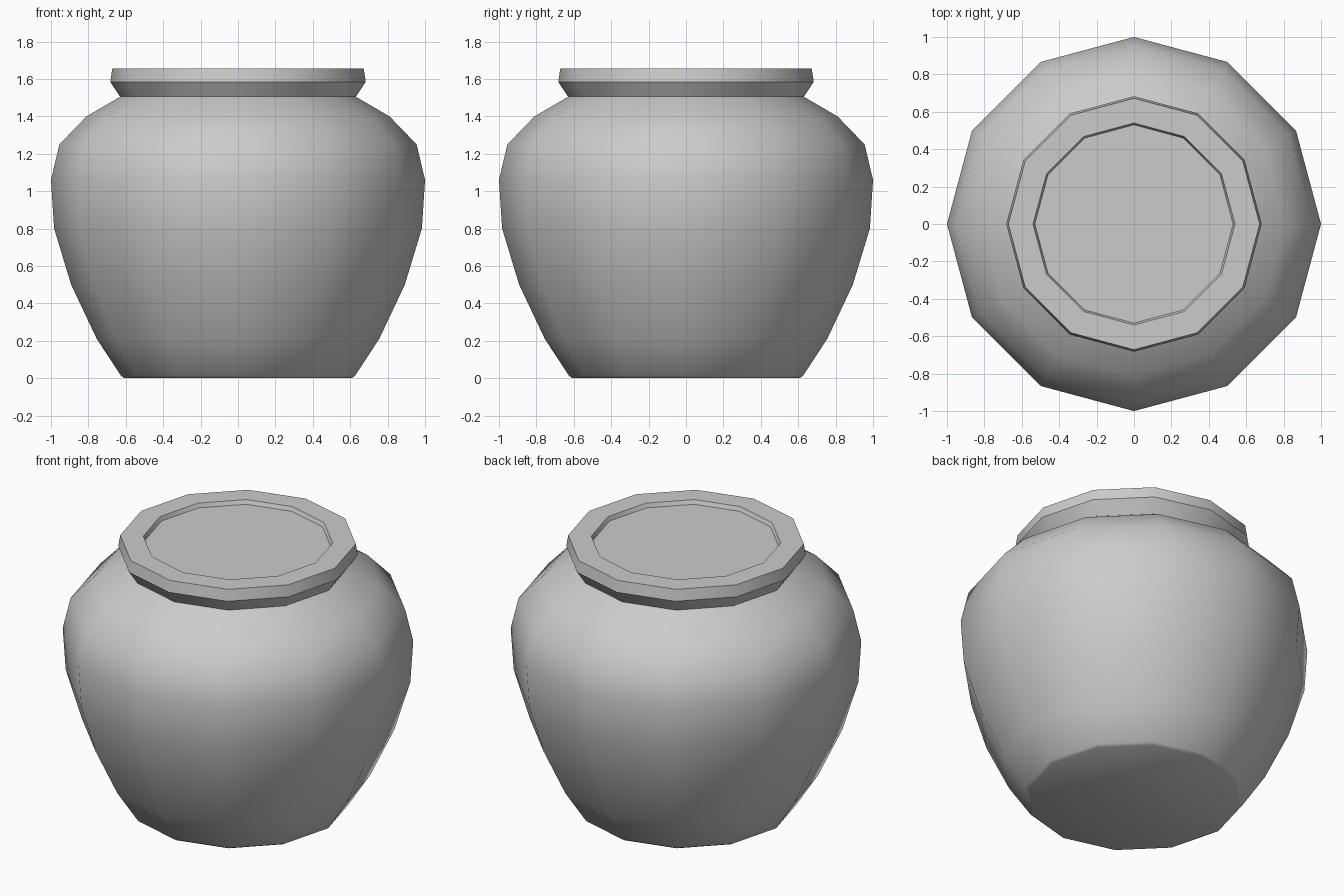
import bpy, bmesh, math

if "Cube" in bpy.data.objects:
    bpy.data.objects.remove(bpy.data.objects["Cube"])

SIDES = 12

# Half-profile of the jar: radius, height, from the foot to the recessed top
PROFILE = [
    (0.605, 0.0), (0.625, 0.012), (0.755, 0.21), (0.892, 0.50),
    (0.983, 0.80), (1.0, 1.06), (0.955, 1.25), (0.81, 1.40),
    (0.63, 1.505), (0.683, 1.585), (0.672, 1.655),
    (0.54, 1.655), (0.53, 1.63),
]


def lathe(name, profile, sides):
    """Revolve a profile around z and cap both ends."""
    bm = bmesh.new()
    rings = []
    for r, z in profile:
        rings.append([bm.verts.new((r * math.cos(math.tau * i / sides),
                                    r * math.sin(math.tau * i / sides), z))
                      for i in range(sides)])
    for low, high in zip(rings, rings[1:]):
        for i in range(sides):
            j = (i + 1) % sides
            bm.faces.new((low[i], low[j], high[j], high[i]))
    bm.faces.new(rings[0][::-1])
    bm.faces.new(rings[-1])
    mesh = bpy.data.meshes.new(name)
    bm.to_mesh(mesh)
    bm.free()
    obj = bpy.data.objects.new(name, mesh)
    bpy.context.collection.objects.link(obj)
    return obj


# Jar with body, neck, rim and shallow recessed top
jar = lathe("jar", PROFILE, SIDES)
bpy.context.view_layer.objects.active = jar
jar.select_set(True)
bpy.ops.object.shade_smooth_by_angle(angle=math.radians(40))
